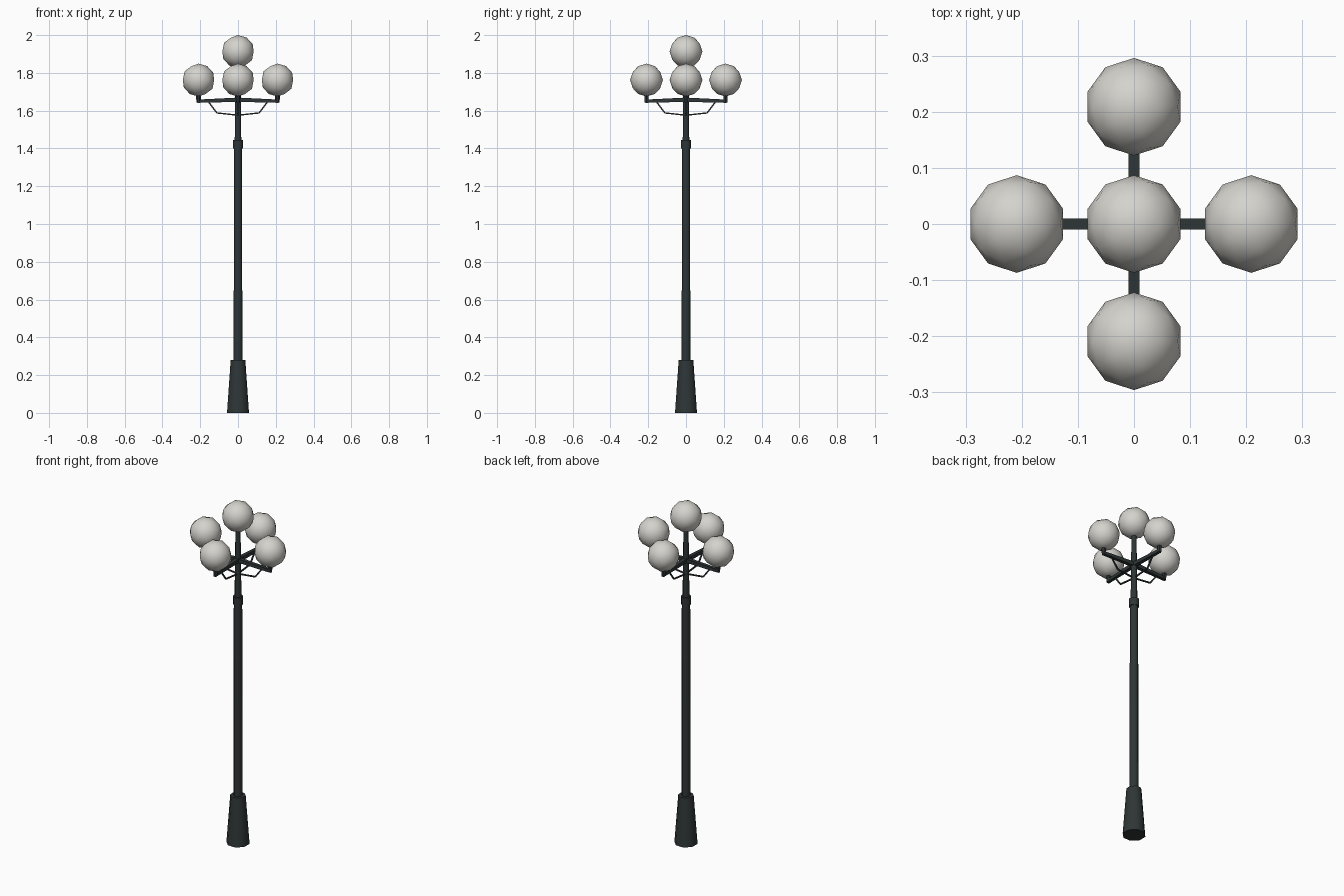
import bpy
import math
from mathutils import Vector, Matrix

cube = bpy.data.objects.get("Cube")
if cube:
    bpy.data.objects.remove(cube, do_unlink=True)


def make_material(name, colour, roughness):
    mat = bpy.data.materials.new(name)
    mat.use_nodes = True
    mat.diffuse_color = (*colour, 1)
    shader = mat.node_tree.nodes["Principled BSDF"]
    shader.inputs["Base Color"].default_value = (*colour, 1)
    shader.inputs["Roughness"].default_value = roughness
    return mat


iron = make_material("dark iron", (0.028, 0.036, 0.036), 0.6)
glass = make_material("frosted white", (0.66, 0.65, 0.61), 0.5)


def finish(name, mat, angle):
    obj = bpy.context.object
    obj.name = name
    obj.data.materials.append(mat)
    bpy.ops.object.shade_smooth_by_angle(angle=math.radians(angle))
    return obj


def tube(name, start, end, r1, r2, sides=8):
    """Tapered prism between two points, with flat sides facing the axes."""
    start, end = Vector(start), Vector(end)
    axis = end - start
    bpy.ops.mesh.primitive_cone_add(vertices=sides, radius1=r1, radius2=r2,
                                    depth=axis.length)
    obj = finish(name, iron, 50)
    turn = Matrix.Rotation(math.pi / sides, 4, "Z")
    obj.matrix_world = (Matrix.Translation((start + end) / 2)
                        @ axis.to_track_quat("Z", "Y").to_matrix().to_4x4() @ turn)
    return obj


def globe(name, centre):
    bpy.ops.mesh.primitive_ico_sphere_add(subdivisions=2, radius=0.087, location=centre)
    return finish(name, glass, 60)


# Pole, from the foot upwards
tube("base", (0, 0, 0), (0, 0, 0.28), 0.063, 0.042)
tube("shaft", (0, 0, 0.27), (0, 0, 1.44), 0.025, 0.023)
tube("collar", (0, 0, 1.4), (0, 0, 1.445), 0.028, 0.028)
tube("upper_pole", (0, 0, 1.43), (0, 0, 1.84), 0.019, 0.014)
globe("top_globe", (0, 0, 1.913))

# Four arms, each with a bent brace, a stem and a globe
for i, side in enumerate(("left", "back", "right", "front")):
    angle = i * math.pi / 2

    def at(r, z):
        return (r * math.cos(angle), r * math.sin(angle), z)

    tube(side + "_arm", at(0, 1.658), at(0.215, 1.65), 0.016, 0.012, 4)
    tube(side + "_stem", at(0.209, 1.642), at(0.209, 1.69), 0.011, 0.014, 6)
    path = [at(0.155, 1.645), at(0.112, 1.588), at(0.01, 1.577)]
    for a, b, part in zip(path, path[1:], ("outer", "inner")):
        tube(f"{side}_brace_{part}", a, b, 0.005, 0.005, 4)
    globe(side + "_globe", at(0.209, 1.762))
